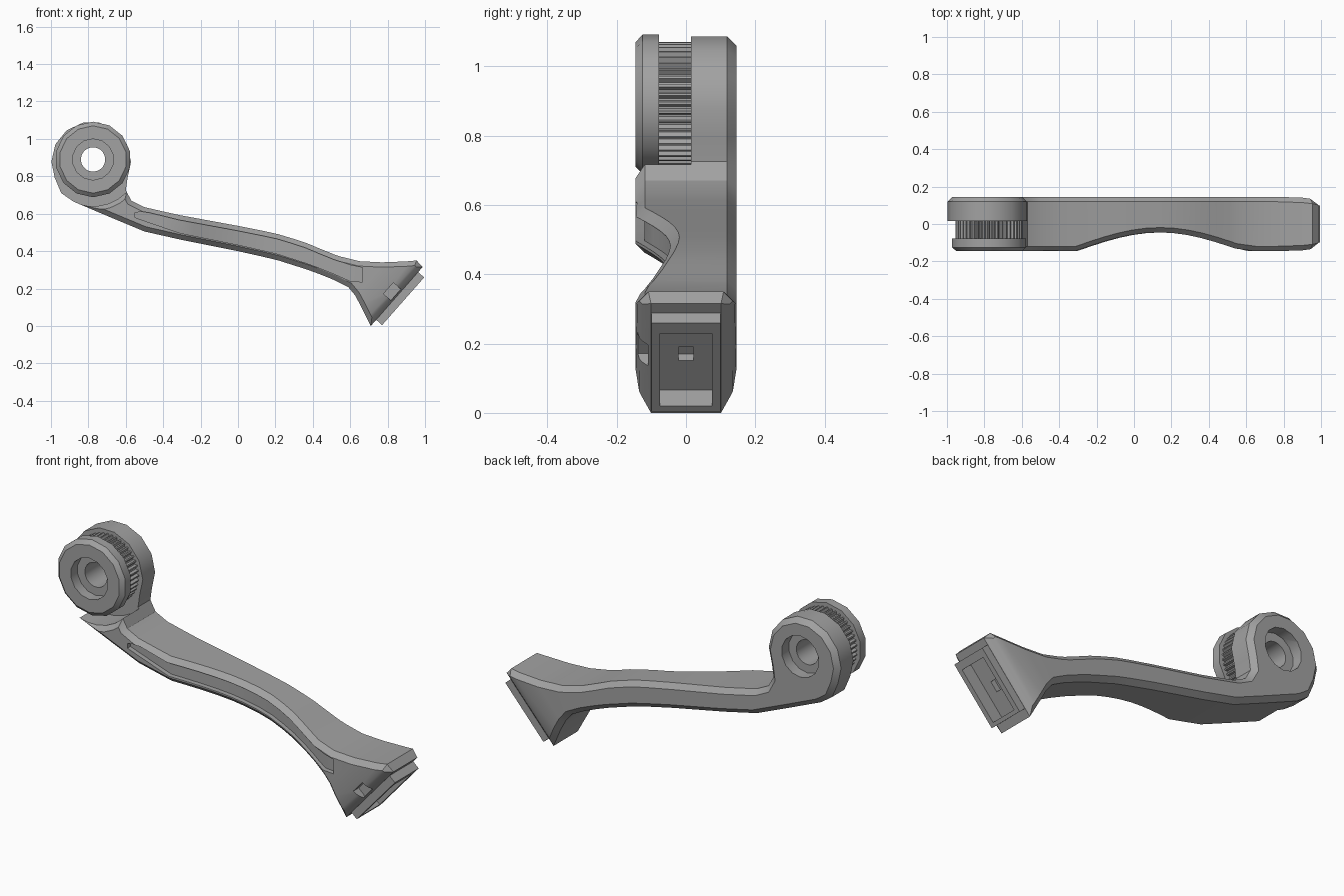
import bpy, bmesh, math
from mathutils import Matrix, Vector

if "Cube" in bpy.data.objects:
    bpy.data.objects.remove(bpy.data.objects["Cube"])

grey = bpy.data.materials.new("mid grey")
grey.use_nodes = True
colour = (0.36, 0.36, 0.36, 1)
grey.diffuse_color = colour
grey.node_tree.nodes["Principled BSDF"].inputs["Base Color"].default_value = colour

HUB = (-0.775, 0.89)
HALF = 0.145


def finish(name, bm):
    bmesh.ops.recalc_face_normals(bm, faces=bm.faces)
    mesh = bpy.data.meshes.new(name)
    bm.to_mesh(mesh)
    bm.free()
    mesh.materials.append(grey)
    obj = bpy.data.objects.new(name, mesh)
    bpy.context.collection.objects.link(obj)
    return obj


def skin(name, rings, pairs=False):
    """Join rings of points; cap with one polygon or with strips of paired points."""
    bm = bmesh.new()
    loops = [[bm.verts.new(p) for p in ring] for ring in rings]
    n = len(loops[0])
    for a, b in zip(loops, loops[1:]):
        for i in range(n):
            j = (i + 1) % n
            bm.faces.new((a[i], a[j], b[j], b[i]))
    for cap in (loops[0], loops[-1]):
        if pairs:
            for i in range(n // 2 - 1):
                bm.faces.new((cap[i], cap[i + 1], cap[n - 2 - i], cap[n - 1 - i]))
        else:
            bm.faces.new(cap)
    return finish(name, bm)


def inset(points, c):
    """Move a clockwise outline inward by c."""
    result = []
    for i, p in enumerate(points):
        q = Vector(p)
        d1 = (q - Vector(points[i - 1])).normalized()
        d2 = (Vector(points[(i + 1) % len(points)]) - q).normalized()
        n1, n2 = Vector((d1.y, -d1.x)), Vector((d2.y, -d2.x))
        result.append(q + (n1 + n2) * c / (1 + n1.dot(n2)))
    return result


def turned(name, profile, sides):
    """Solid of revolution about the hub axis from (radius, y) pairs."""
    rings = []
    for r, y in profile:
        angles = [math.tau * (i + 0.5) / sides for i in range(sides)]
        rings.append([(HUB[0] + r * math.cos(a), y, HUB[1] + r * math.sin(a)) for a in angles])
    return skin(name, rings)


def foot_box(name, x, y, z):
    """Box in the tilted frame of the foot: x along its end, z into the foot."""
    bm = bmesh.new()
    bmesh.ops.create_cube(bm, size=1)
    for v in bm.verts:
        v.co = [lim[0] if c < 0 else lim[1] for c, lim in zip(v.co, (x, y, z))]
    tilt = Matrix.Rotation(-math.atan2(0.255, 0.225), 4, 'Y')
    bm.transform(Matrix.Translation((0.883, 0, 0.132)) @ tilt)
    return finish(name, bm)


def cut(obj, cutters):
    bpy.context.view_layer.objects.active = obj
    for c in cutters:
        mod = obj.modifiers.new("cut", 'BOOLEAN')
        mod.operation, mod.solver, mod.object = 'DIFFERENCE', 'EXACT', c
        bpy.ops.object.modifier_apply(modifier=mod.name)


def half_width(x, z):
    """Half depth of the arm, narrowing a little at the foot."""
    return HALF - 0.018 * min(max((x * 0.75 - z * 0.66 - 0.42) / 0.11, 0), 1)


def front(x, z):
    """Front surface with the finger scoop."""
    u = (x - 0.14) / 0.45
    return -half_width(x, z) + (0.1 * math.cos(u * math.pi / 2) if abs(u) < 1 else 0)


def resample(points, xs):
    result = []
    for x in xs:
        for (x0, z0), (x1, z1) in zip(points, points[1:]):
            if x0 <= x <= x1:
                result.append((x, z0 + (z1 - z0) * (x - x0) / (x1 - x0)))
                break
    return result


# Arm outline: round head, long handle, flared foot
angles = [math.radians(a) for a in (78, 52, 26, 0, -24)]
top = [(-0.785 + 0.213 * math.cos(a), 0.878 + 0.213 * math.sin(a)) for a in angles]
bottom = [(-1.57 - x, z) for x, z in top]
top += [(-0.6, 0.725), (-0.57, 0.67), (-0.5, 0.635), (-0.4, 0.612)]
bottom += [(-0.945, 0.71), (-0.88, 0.665), (-0.68, 0.58), (-0.5, 0.505)]
upper = [(-0.31, 0.592), (0, 0.535), (0.2, 0.495), (0.35, 0.45), (0.5, 0.387), (0.59, 0.357)]
lower = [(-0.31, 0.462), (0, 0.4), (0.2, 0.355), (0.4, 0.292), (0.52, 0.243), (0.59, 0.207)]
xs = [-0.31 + 0.075 * i for i in range(12)] + [0.55]
top += resample(upper, xs)
bottom += resample(lower, xs)
top += [(0.65, 0.346), (0.77, 0.34), (0.9, 0.345), (0.955, 0.35), (0.987, 0.315)]
bottom += [(0.59, 0.207), (0.625, 0.165), (0.655, 0.11), (0.685, 0.05), (0.71, 0)]
outline = top + bottom[::-1]

c = 0.026
small = inset(outline, c)
arm = skin("arm", [
    [(s[0], front(*p), s[1]) for p, s in zip(outline, small)],
    [(p[0], front(*p) + c, p[1]) for p in outline],
    [(p[0], half_width(*p) - c, p[1]) for p in outline],
    [(s[0], half_width(*p), s[1]) for p, s in zip(outline, small)],
], pairs=True)

# Long groove following the scooped front
groove_top = [(-0.55, 0.606), (-0.5, 0.612), (-0.31, 0.565), (0, 0.507), (0.2, 0.467),
              (0.35, 0.422), (0.5, 0.358), (0.6, 0.325), (0.665, 0.312)]
groove_low = [(-0.55, 0.58), (-0.5, 0.562), (-0.31, 0.497), (0, 0.434), (0.2, 0.389),
              (0.4, 0.325), (0.52, 0.276), (0.6, 0.24), (0.665, 0.235)]
gx = [-0.55, -0.52, -0.48, -0.4] + xs + [0.6, 0.64, 0.665]
g_outline = resample(groove_top, gx) + resample(groove_low, gx)[::-1]
groove = skin("groove_cutter", [
    [(x, front(x, z) + d, z) for x, z in g_outline] for d in (-0.1, 0.025)], pairs=True)

# Clearance around the knob, and the stepped bore
clearance = turned("clearance_cutter", [(0.25, 0.015), (0.25, -0.12), (0.275, -0.146), (0.275, -0.3)], 28)
bore = turned("bore_cutter", [(0.065, -0.3), (0.065, 0.3)], 24)
front_bore = turned("front_bore_cutter", [(0.11, -0.3), (0.11, -0.09)], 14)
back_bore = turned("back_bore_cutter", [(0.11, 0.3), (0.11, 0.085)], 14)

# Foot plate with its socket, latch hole and side window
plate = foot_box("foot_plate", (-0.17, 0.17), (-0.1, 0.1), (0, 0.06))
socket = foot_box("socket_cutter", (-0.15, 0.13), (-0.075, 0.075), (-0.1, 0.07))
latch = foot_box("latch_cutter", (-0.037, 0.016), (-0.022, 0.022), (0.05, 0.1))
window = foot_box("window_cutter", (-0.04, 0.04), (-0.3, -0.095), (0.052, 0.105))

# Knob: front disc and toothed ring
disc = turned("knob_disc", [(0.18, -0.145), (0.202, -0.125), (0.202, -0.078)], 14)
teeth = 44
ring = []
for i in range(teeth * 4):
    r = 0.18 if i % 4 < 2 else 0.166
    a = math.tau * i / (teeth * 4)
    ring.append((HUB[0] + r * math.cos(a), HUB[1] + r * math.sin(a)))
gear = skin("toothed_ring", [[(x, y, z) for x, z in ring] for y in (-0.08, 0.017)])

cut(arm, [clearance, groove, bore, back_bore, socket, latch, window])
cut(plate, [socket])
cut(disc, [bore, front_bore])
cut(gear, [bore])

for helper in (clearance, groove, bore, front_bore, back_bore, socket, latch, window):
    bpy.data.objects.remove(helper)

# Smooth shading with sharp corners
for obj in (arm, plate, disc, gear):
    bpy.ops.object.select_all(action='DESELECT')
    obj.select_set(True)
    bpy.context.view_layer.objects.active = obj
    bpy.ops.object.shade_smooth_by_angle(angle=math.radians(28))
